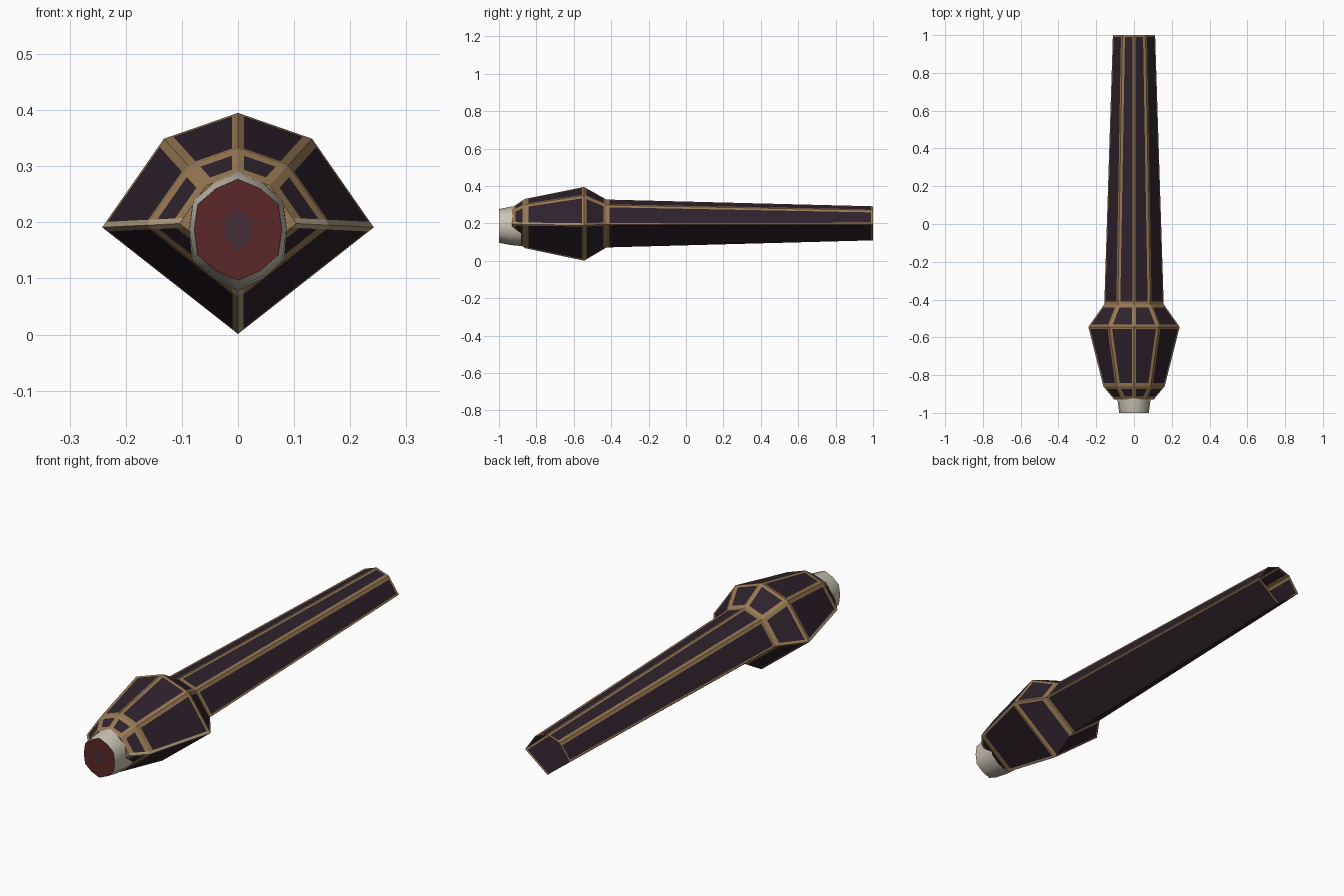
import bpy, bmesh, math
from mathutils import Vector

if "Cube" in bpy.data.objects:
    bpy.data.objects.remove(bpy.data.objects["Cube"])


def mat(name, r, g, b):
    m = bpy.data.materials.new(name)
    m.diffuse_color = (r, g, b, 1)
    m.use_nodes = True
    m.node_tree.nodes["Principled BSDF"].inputs["Base Color"].default_value = m.diffuse_color
    return m


purple = mat("dark purple", 0.028, 0.016, 0.025)
gold = mat("gold trim", 0.31, 0.19, 0.085)
pale = mat("pale gold trim", 0.45, 0.34, 0.21)
white = mat("eye white", 0.6, 0.55, 0.46)
red = mat("iris red", 0.105, 0.02, 0.02)
pupil = mat("pupil", 0.066, 0.028, 0.038)

CZ = 0.203  # axis height
# Section corners: bottom, right, upper right, top, upper left, left
HEX = [Vector(p) for p in ((0, -0.202), (0.242, -0.012), (0.132, 0.146),
                           (0, 0.192), (-0.132, 0.146), (-0.242, -0.012))]


def finish(bm, name, mats):
    me = bpy.data.meshes.new(name)
    bmesh.ops.recalc_face_normals(bm, faces=bm.faces)
    bm.to_mesh(me)
    bm.free()
    ob = bpy.data.objects.new(name, me)
    bpy.context.collection.objects.link(ob)
    for m in mats:
        me.materials.append(m)
    return ob


def ring(bm, y, s, widths):
    """Six-sided section with extra points beside each corner for the trim."""
    pts = [p * s for p in HEX]
    out = []
    for i, p in enumerate(pts):
        for q in (pts[i - 1], None, pts[(i + 1) % 6]):
            c = p if q is None else p + (q - p).normalized() * widths[i]
            out.append(bm.verts.new((c.x, y, CZ + c.y)))
    return out


def shell(name, stations, widths, bottom_until, pale_corners=(), cap=False):
    """Loft of (y, scale, trim width before, trim width after) stations."""
    rows = []  # y, scale, whether the strip towards the next row is trim
    for i, (y, s, _, after) in enumerate(stations):
        rows.append((y, s, after > 0))
        if i + 1 == len(stations):
            break
        y2, s2, before, _ = stations[i + 1]
        lerp = lambda v: s + (s2 - s) * (v - y) / (y2 - y)
        if after:
            rows.append((y + after, lerp(y + after), False))
        if before:
            rows.append((y2 - before, lerp(y2 - before), True))
    bm = bmesh.new()
    loops = [ring(bm, y, s, widths) for y, s, _ in rows]
    for r in range(len(rows) - 1):
        for c in range(18):
            d = (c + 1) % 18
            f = bm.faces.new((loops[r][c], loops[r][d], loops[r + 1][d], loops[r + 1][c]))
            ridge = c % 3 != 2
            if c < 2 and rows[r][0] >= bottom_until:
                ridge = False  # the underside ridge is plain at the back
            f.material_index = int(ridge or rows[r][2])
            if ridge and c // 3 in pale_corners and rows[r][0] < -0.55:
                f.material_index = 2
    if cap:
        bm.faces.new(loops[0]).material_index = 1
    return finish(bm, name, (purple, gold, pale))


# Faceted head and long open tapered handle
shell("head", [(-0.93, 0.43, 0, 0.018), (-0.86, 0.67, 0.014, 0.018),
               (-0.545, 1.0, 0.012, 0.012), (-0.425, 0.65, 0.016, 0)],
      (0.012, 0.012, 0.016, 0.011, 0.016, 0.012), -0.55, (0, 1, 5), True)
shell("handle", [(-0.425, 0.65, 0, 0.016), (1.0, 0.462, 0.01, 0)],
      (0.008, 0.008, 0.014, 0.009, 0.014, 0.008), -1)

# Eye: rounded white sides, red front, pupil in the middle
SIDES = 12
bm = bmesh.new()
loops = []
for y, rx, rz in ((-0.88, 0.094, 0.108), (-0.94, 0.092, 0.102), (-1, 0.083, 0.09), (-1, 0.026, 0.037)):
    loops.append([])
    for a in range(SIDES):
        t = a * 2 * math.pi / SIDES
        k = 1 if a % 2 == 0 else 0.94  # slightly six-sided outline
        loops[-1].append(bm.verts.new((k * rx * math.sin(t), y, 0.187 + k * rz * math.cos(t))))
for r in range(3):
    for c in range(SIDES):
        d = (c + 1) % SIDES
        f = bm.faces.new((loops[r][c], loops[r][d], loops[r + 1][d], loops[r + 1][c]))
        f.material_index = int(r == 2)
bm.faces.new(loops[3]).material_index = 2
eye = finish(bm, "eye", (white, red, pupil))
bpy.context.view_layer.objects.active = eye
eye.select_set(True)
bpy.ops.object.shade_smooth_by_angle(angle=math.radians(50))
